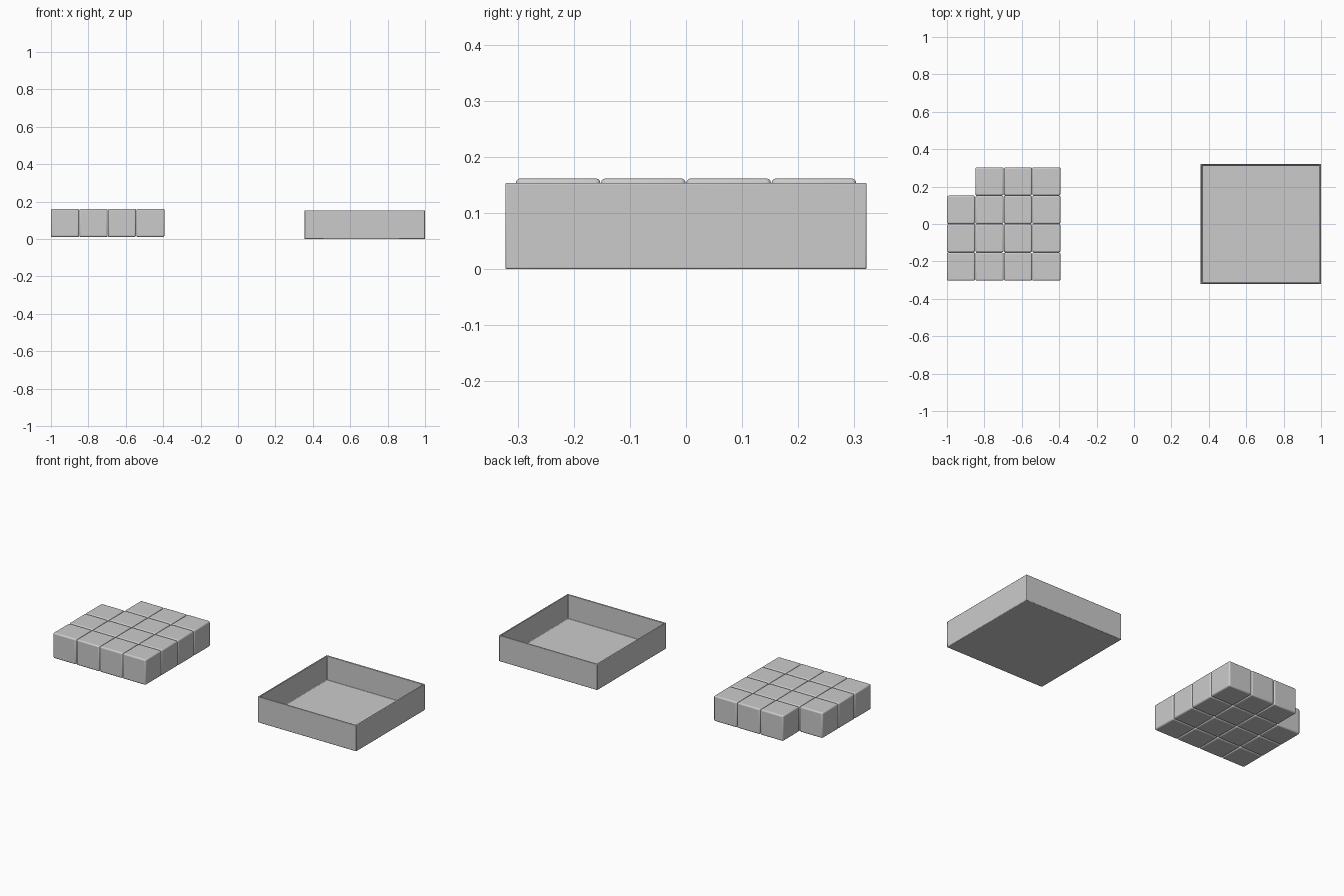
import bpy, bmesh
from mathutils import Matrix

if "Cube" in bpy.data.objects:
    bpy.data.objects.remove(bpy.data.objects["Cube"])


def finish(name, bm, bevel, segments):
    mesh = bpy.data.meshes.new(name)
    bm.to_mesh(mesh)
    bm.free()
    obj = bpy.data.objects.new(name, mesh)
    bpy.context.collection.objects.link(obj)
    mod = obj.modifiers.new("rounded_edges", 'BEVEL')
    mod.width = bevel
    mod.segments = segments
    mod.limit_method = 'ANGLE'
    bpy.context.view_layer.objects.active = obj
    obj.select_set(True)
    bpy.ops.object.shade_smooth_by_angle(angle=0.6)
    obj.select_set(False)
    return obj


def box(bm, center, size):
    mat = Matrix.Translation(center) @ Matrix.Diagonal((*size, 1))
    return bmesh.ops.create_cube(bm, size=1, matrix=mat)


# Sliding tiles: 4 x 4 grid with the back left corner left empty
PITCH, TILE = 0.152, 0.1505
for row in range(4):
    for col in range(4):
        if (col, row) == (0, 3):
            continue
        bm = bmesh.new()
        box(bm, (-1 + TILE / 2 + col * PITCH, (row - 1.5) * PITCH, 0.0865),
            (TILE, TILE, TILE))
        finish(f"tile_{row}_{col}", bm, 0.008, 3)

# Open tray: inset the top of a box and sink it to form walls and floor
WALL, HEIGHT, FLOOR = 0.011, 0.154, 0.011
bm = bmesh.new()
box(bm, (0.678, 0, HEIGHT / 2), (0.644, 0.644, HEIGHT))
bm.normal_update()
top = max(bm.faces, key=lambda f: f.calc_center_median().z)
bmesh.ops.inset_region(bm, faces=[top], thickness=WALL)
inner = bmesh.ops.extrude_discrete_faces(bm, faces=[top])["faces"][0]
bmesh.ops.translate(bm, verts=inner.verts, vec=(0, 0, FLOOR - HEIGHT))
finish("tray", bm, 0.003, 2)
